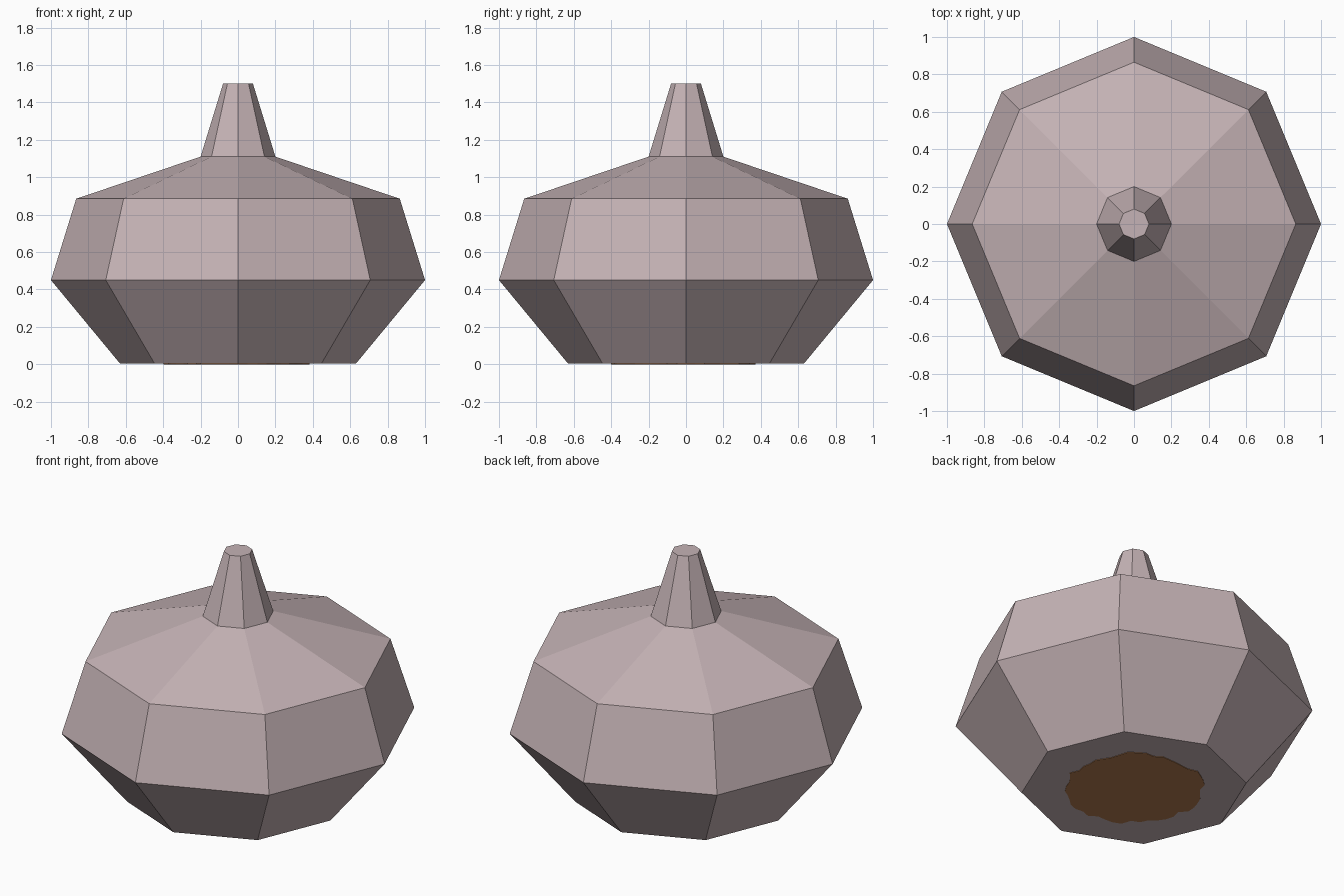
import bpy
import bmesh
import math
import random

random.seed(4)

cube = bpy.data.objects.get("Cube")
if cube:
    bpy.data.objects.remove(cube, do_unlink=True)


def make_material(name, color):
    mat = bpy.data.materials.new(name)
    mat.use_nodes = True
    mat.diffuse_color = color
    mat.node_tree.nodes["Principled BSDF"].inputs["Base Color"].default_value = color
    return mat


def lathe(name, rings, mat):
    """Stack closed rings of (radii, height) and cap both ends."""
    bm = bmesh.new()
    loops = []
    for radii, z in rings:
        n = len(radii)
        loops.append([bm.verts.new((r * math.cos(math.tau * i / n),
                                    r * math.sin(math.tau * i / n), z))
                      for i, r in enumerate(radii)])
    for low, high in zip(loops, loops[1:]):
        for i in range(len(low)):
            j = (i + 1) % len(low)
            bm.faces.new((low[i], low[j], high[j], high[i]))
    bm.faces.new(loops[0][::-1])
    bm.faces.new(loops[-1])
    bmesh.ops.recalc_face_normals(bm, faces=bm.faces)
    mesh = bpy.data.meshes.new(name)
    bm.to_mesh(mesh)
    bm.free()
    mesh.materials.append(mat)
    obj = bpy.data.objects.new(name, mesh)
    bpy.context.collection.objects.link(obj)
    return obj


skin = make_material("pale pink skin", (0.56, 0.45, 0.465, 1))
root = make_material("brown root", (0.45, 0.20, 0.08, 1))

# Eight-sided bulb with its tapered stem
SIDES = 8
profile = [(0.63, 0.003), (1.0, 0.45), (0.865, 0.885), (0.2, 1.11), (0.08, 1.5)]
lathe("bulb", [([r] * SIDES, z) for r, z in profile], skin)

# Ragged root patch on the flat underside
edge = [0.385 + random.uniform(-0.025, 0.02) for _ in range(48)]
lathe("root_patch", [(edge, 0), (edge, 0.006)], root)
